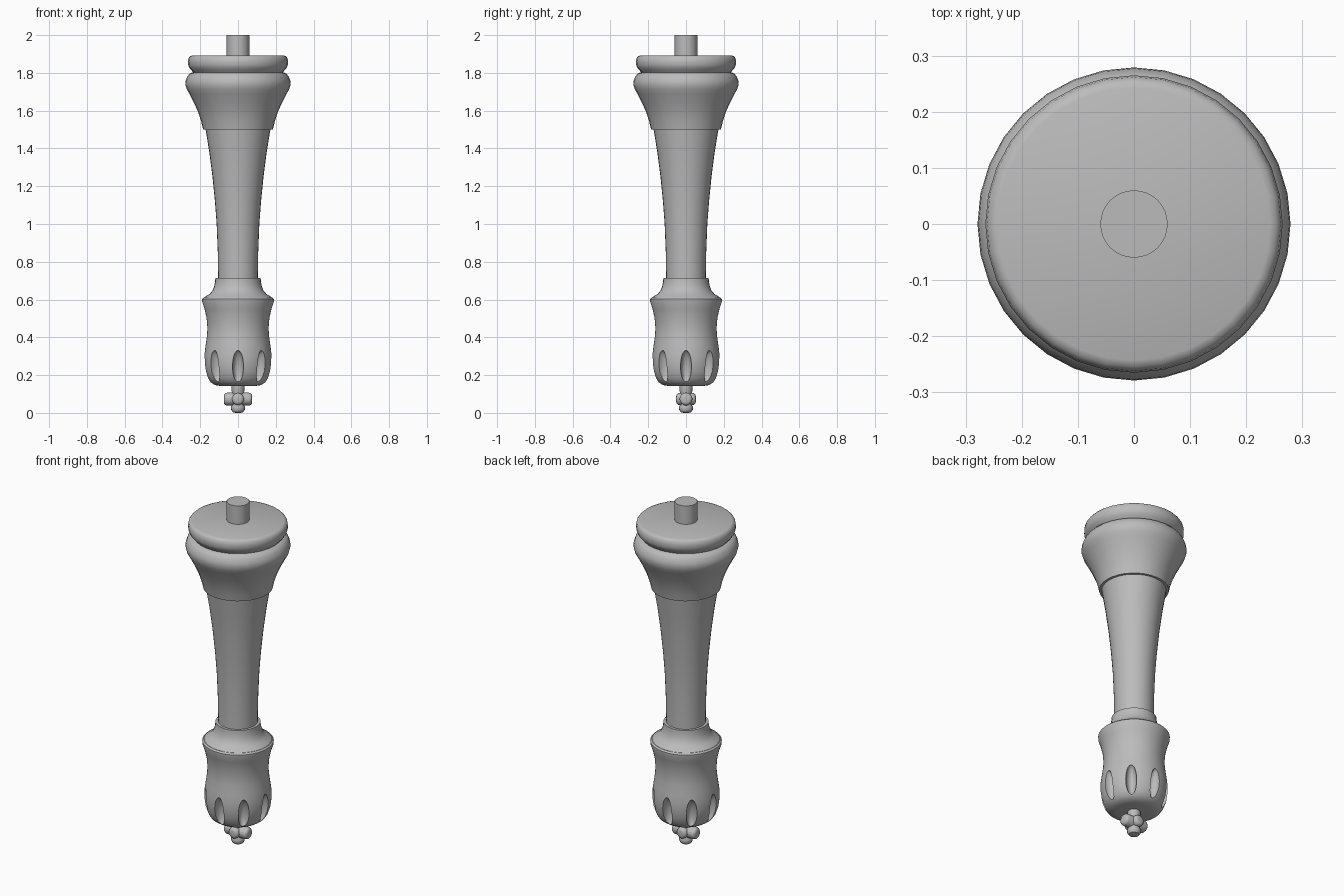
import bpy, bmesh, math
from mathutils import Matrix, Vector

old = bpy.data.objects.get("Cube")
if old:
    bpy.data.objects.remove(old, do_unlink=True)

grey = bpy.data.materials.new("plain grey")
grey.use_nodes = True
grey.diffuse_color = (0.5, 0.5, 0.5, 1)
grey.node_tree.nodes["Principled BSDF"].inputs["Base Color"].default_value = (0.5, 0.5, 0.5, 1)


def finish(name, bm, angle=35):
    bmesh.ops.recalc_face_normals(bm, faces=bm.faces[:])
    mesh = bpy.data.meshes.new(name)
    bm.to_mesh(mesh)
    bm.free()
    mesh.materials.append(grey)
    ob = bpy.data.objects.new(name, mesh)
    bpy.context.collection.objects.link(ob)
    smooth(ob, angle)
    return ob


def smooth(ob, angle):
    bpy.ops.object.select_all(action='DESELECT')
    ob.select_set(True)
    bpy.context.view_layer.objects.active = ob
    bpy.ops.object.shade_smooth_by_angle(angle=math.radians(angle))


def lathe(name, profile, sides=32):
    """Turn (radius, height) points into a closed solid."""
    bm = bmesh.new()
    rings = [[bm.verts.new((r * math.cos(math.tau * i / sides),
                            r * math.sin(math.tau * i / sides), z))
              for i in range(sides)] for r, z in profile]
    for a, b in zip(rings, rings[1:]):
        for i in range(sides):
            j = (i + 1) % sides
            bm.faces.new((a[i], a[j], b[j], b[i]))
    bm.faces.new(rings[0])
    bm.faces.new(rings[-1])
    return finish(name, bm)


# Turned parts, from top to bottom
lathe("mounting_peg", [(.06, 1.85), (.06, 2)])
lathe("top_cap", [(.235, 1.8), (.248, 1.815), (.258, 1.827), (.264, 1.842), (.265, 1.86),
                  (.262, 1.878), (.254, 1.888), (.243, 1.892)])
lathe("capital", [(.185, 1.5), (.194, 1.54), (.21, 1.59), (.232, 1.64), (.258, 1.69),
                  (.272, 1.715), (.279, 1.74), (.277, 1.76), (.268, 1.782), (.256, 1.796),
                  (.24, 1.803)])
lathe("shaft", [(.105, .65), (.105, .72), (.107, .85), (.113, 1.0), (.122, 1.12),
                (.135, 1.25), (.152, 1.38), (.173, 1.51)])
lathe("collar", [(.17, .58), (.183, .607), (.172, .616), (.15, .63), (.135, .648),
                 (.126, .67), (.121, .695), (.12, .713)])
cup = lathe("fluted_cup", [(.09, .142), (.122, .147), (.145, .162), (.16, .185), (.172, .22),
                           (.178, .265), (.178, .31), (.171, .36), (.164, .41), (.162, .45),
                           (.166, .5), (.177, .55), (.189, .585), (.19, .602), (.182, .61)], 64)

# Eight scooped flutes around the cup
bm = bmesh.new()
for i in range(8):
    m = (Matrix.Rotation(math.tau * i / 8, 4, 'Z') @ Matrix.Translation((.172, 0, .245))
         @ Matrix.Rotation(math.radians(8), 4, 'Y')
         @ Matrix.Diagonal((.04, .029, .088, 1)))
    bmesh.ops.create_uvsphere(bm, u_segments=24, v_segments=16, radius=1, matrix=m)
cutter = finish("flute_cutter", bm)
mod = cup.modifiers.new("flutes", 'BOOLEAN')
mod.operation = 'DIFFERENCE'
mod.solver = 'EXACT'
mod.object = cutter
bpy.context.view_layer.objects.active = cup
bpy.ops.object.modifier_apply(modifier=mod.name)
bpy.data.objects.remove(cutter, do_unlink=True)
smooth(cup, 35)

# Lobed finial: stem with a rounded foot, and crossing knobs
lathe("finial_stem", [(.012, 0), (.028, .004), (.036, .016), (.037, .03), (.03, .045),
                      (.029, .1), (.034, .115), (.034, .15)], 16)


def knob(name, axis, reach, radius):
    bm = bmesh.new()
    turn = Vector((0, 0, 1)).rotation_difference(Vector(axis)).to_matrix().to_4x4()
    bmesh.ops.create_cone(bm, cap_ends=True, segments=16, radius1=radius, radius2=radius,
                          depth=2 * reach, matrix=Matrix.Translation((0, 0, .073)) @ turn)
    rims = [e for e in bm.edges if any(len(f.verts) > 4 for f in e.link_faces)]
    bmesh.ops.bevel(bm, geom=rims, offset=.017, segments=3, profile=.5, affect='EDGES')
    finish(name, bm, 60)


knob("finial_side_knobs", (1, 0, 0), .075, .034)
knob("finial_front_knobs", (0, 1, 0), .052, .032)
